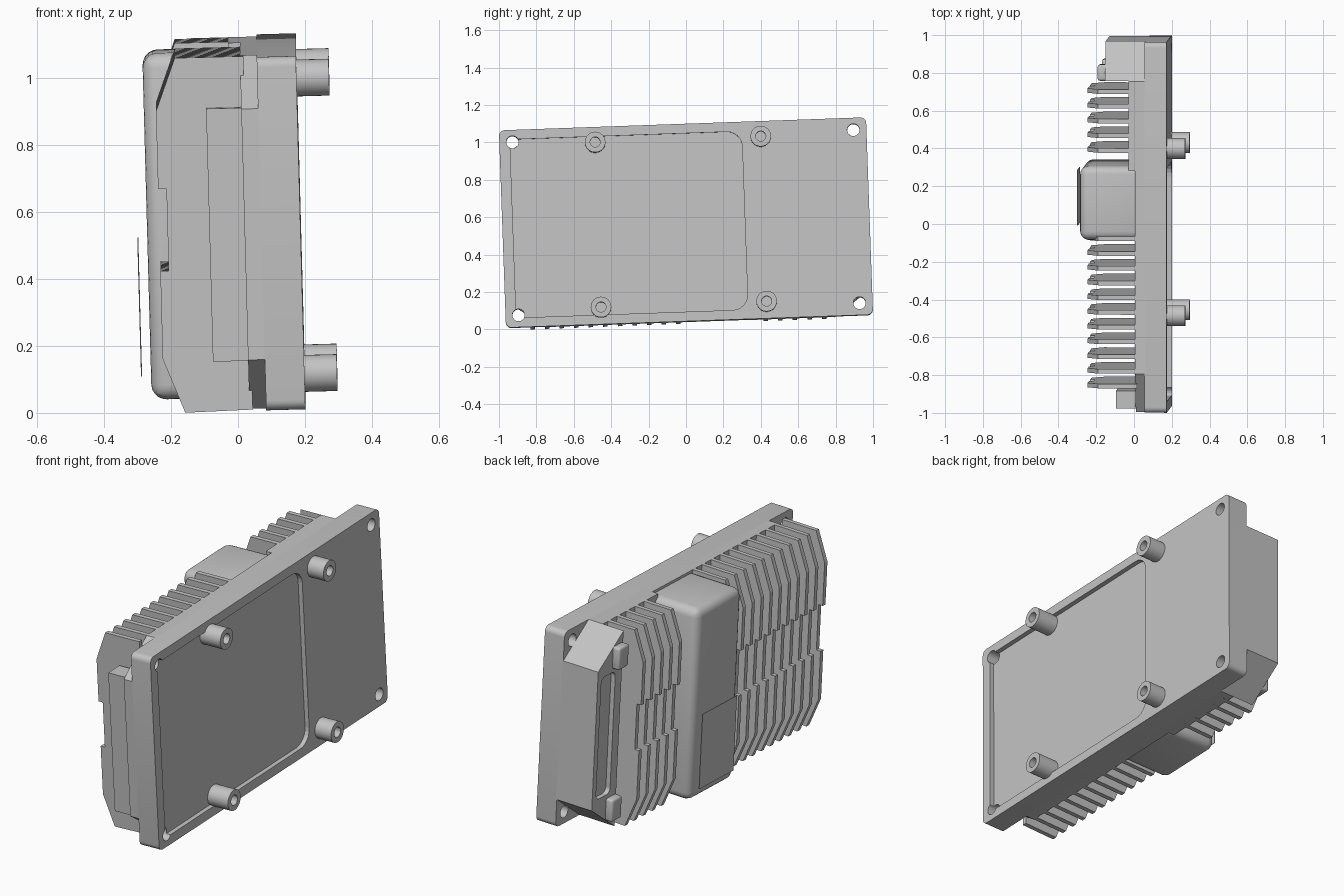
import bpy, bmesh, math
from mathutils import Matrix, Vector

cube = bpy.data.objects.get("Cube")
if cube:
    bpy.data.objects.remove(cube, do_unlink=True)

# The whole unit leans slightly about two axes
LEAN = (Matrix.Translation((0, 0, 0.567)) @ Matrix.Rotation(math.radians(2.04), 4, 'X')
        @ Matrix.Rotation(math.radians(-1.56), 4, 'Y'))

grey = bpy.data.materials.new("cast_metal_grey")
grey.use_nodes = True
COLOUR = (0.55, 0.55, 0.55, 1)
grey.diffuse_color = COLOUR
grey.node_tree.nodes["Principled BSDF"].inputs["Base Color"].default_value = COLOUR


def finish(name, bm, smooth=False):
    bmesh.ops.recalc_face_normals(bm, faces=bm.faces)
    mesh = bpy.data.meshes.new(name)
    bm.to_mesh(mesh)
    bm.free()
    mesh.transform(LEAN)
    mesh.materials.append(grey)
    ob = bpy.data.objects.new(name, mesh)
    bpy.context.collection.objects.link(ob)
    if smooth:
        activate(ob)
        bpy.ops.object.shade_smooth_by_angle(angle=math.radians(35))
    return ob


def activate(ob):
    bpy.ops.object.select_all(action='DESELECT')
    ob.select_set(True)
    bpy.context.view_layer.objects.active = ob


def prism(bm, points, start, end, axis='X'):
    """Extrude a profile: (y, z) points along X, or (x, z) points along Y."""
    def place(p, d):
        return (d, p[0], p[1]) if axis == 'X' else (p[0], d, p[1])
    low = [bm.verts.new(place(p, start)) for p in points]
    high = [bm.verts.new(place(p, end)) for p in points]
    bm.faces.new(low)
    bm.faces.new(high)
    for i in range(len(points)):
        j = (i + 1) % len(points)
        bm.faces.new((low[i], low[j], high[j], high[i]))


def rounded(y0, y1, z0, z1, r_low, r_high, steps=6):
    """Rounded rectangle with separate radii for its low-y and high-y corners."""
    pts = []
    for y, z, r, sy, sz, a in ((y1, z1, r_high, -1, -1, 0), (y0, z1, r_low, 1, -1, 90),
                               (y0, z0, r_low, 1, 1, 180), (y1, z0, r_high, -1, 1, 270)):
        for k in range(steps + 1):
            t = math.radians(a + 90 * k / steps)
            pts.append((y + sy * r + r * math.cos(t), z + sz * r + r * math.sin(t)))
    return pts


def circle(y, z, r, n=32):
    return [(y + r * math.cos(math.tau * k / n), z + r * math.sin(math.tau * k / n))
            for k in range(n)]


def solid(name, points, start, end, axis='X', smooth=False):
    bm = bmesh.new()
    prism(bm, points, start, end, axis)
    return finish(name, bm, smooth)


def box(name, x0, x1, y0, y1, z0, z1, bevel=0, segments=1):
    bm = bmesh.new()
    prism(bm, [(y0, z0), (y1, z0), (y1, z1), (y0, z1)], x0, x1)
    if bevel:
        bmesh.ops.bevel(bm, geom=list(bm.edges), offset=bevel, segments=segments,
                        profile=0.5, affect='EDGES')
    return finish(name, bm, bevel > 0)


def cut(ob, cutter):
    mod = ob.modifiers.new("cut", 'BOOLEAN')
    mod.operation = 'DIFFERENCE'
    mod.solver = 'EXACT'
    mod.object = cutter
    activate(ob)
    bpy.ops.object.modifier_apply(modifier=mod.name)
    bpy.data.objects.remove(cutter, do_unlink=True)


FACE = 0.187      # mounting face
FLANGE = 0.07     # back of the flange
BODY = 0.02       # root of the fins
L, H = 0.982, 0.528

# Mounting flange with shallow cover recess and four bolt holes
flange = solid("mounting_flange", rounded(-L, L, -H, H, 0.03, 0.03), FLANGE, FACE, smooth=True)
cut(flange, solid("recess_cutter", rounded(-0.925, 0.315, -0.477, 0.477, 0.02, 0.08),
                  FACE - 0.025, FACE + 0.1))
for sy in (-1, 1):
    for sz in (-1, 1):
        cut(flange, solid("hole_cutter", circle(sy * 0.912, sz * 0.463, 0.033), -0.1, 0.4))

# Body layer, its corners cut away diagonally to clear the bolts
CUT_Y, CUT_Z = 0.775, 0.375
solid("body", [(-L, -CUT_Z), (-CUT_Y, -H), (CUT_Y, -H), (L, -CUT_Z),
               (L, CUT_Z), (CUT_Y, H), (-CUT_Y, H), (-L, CUT_Z)], BODY, FLANGE + 0.005)
box("raised_fin_base", -0.015, BODY + 0.01, 0.3, CUT_Y, -H, H)

# End block at the back, with a long slot
block = solid("end_block", [(CUT_Y, -H), (L, -CUT_Z), (L, CUT_Z), (CUT_Y, H)],
              -0.14, BODY + 0.01)
cut(block, solid("slot_cutter", rounded(0.83, 0.95, -0.33, 0.33, 0.03, 0.03), -0.3, -0.115))
for sz, side in ((1, "upper"), (-1, "lower")):
    z = sorted((sz * 0.35, sz * 0.47))
    box(side + "_block_tab", -0.18, -0.13, CUT_Y, 0.86, z[0], z[1], 0.012, 3)

# Connector block at the front
box("front_block", -0.085, BODY + 0.02, -0.965, -0.87, -0.378, 0.378)

# Cooling fins, stepped in along the middle of the outer edge
TIP, STEP = -0.235, -0.21
fin = [(BODY + 0.01, -H), (-0.172, -H - 0.004), (TIP, -0.37), (TIP, -0.107), (STEP, -0.107),
       (STEP, 0.138), (TIP, 0.138), (TIP, 0.37), (-0.175, H), (BODY + 0.01, H)]
bm = bmesh.new()
for k in range(21):
    if k < 5 or k > 9:
        y = 0.72 - 0.078 * k
        prism(bm, fin, y - 0.012, y + 0.012, 'Y')
finish("cooling_fins", bm)

# Rounded housing between the fin groups, with its label plate
box("housing", -0.272, BODY + 0.04, -0.067, 0.325, -0.52, 0.515, 0.045, 5)
box("label_plate", -0.302, -0.299, -0.01, 0.285, -0.45, -0.045)

# Hollow standoffs on the mounting face
for y in (-0.47, 0.416):
    for z in (-0.438, 0.445):
        post = solid("standoff", circle(y, z, 0.055), FACE - 0.03, 0.284, smooth=True)
        cut(post, solid("bore_cutter", circle(y, z, 0.027), FACE + 0.02, 0.4))
